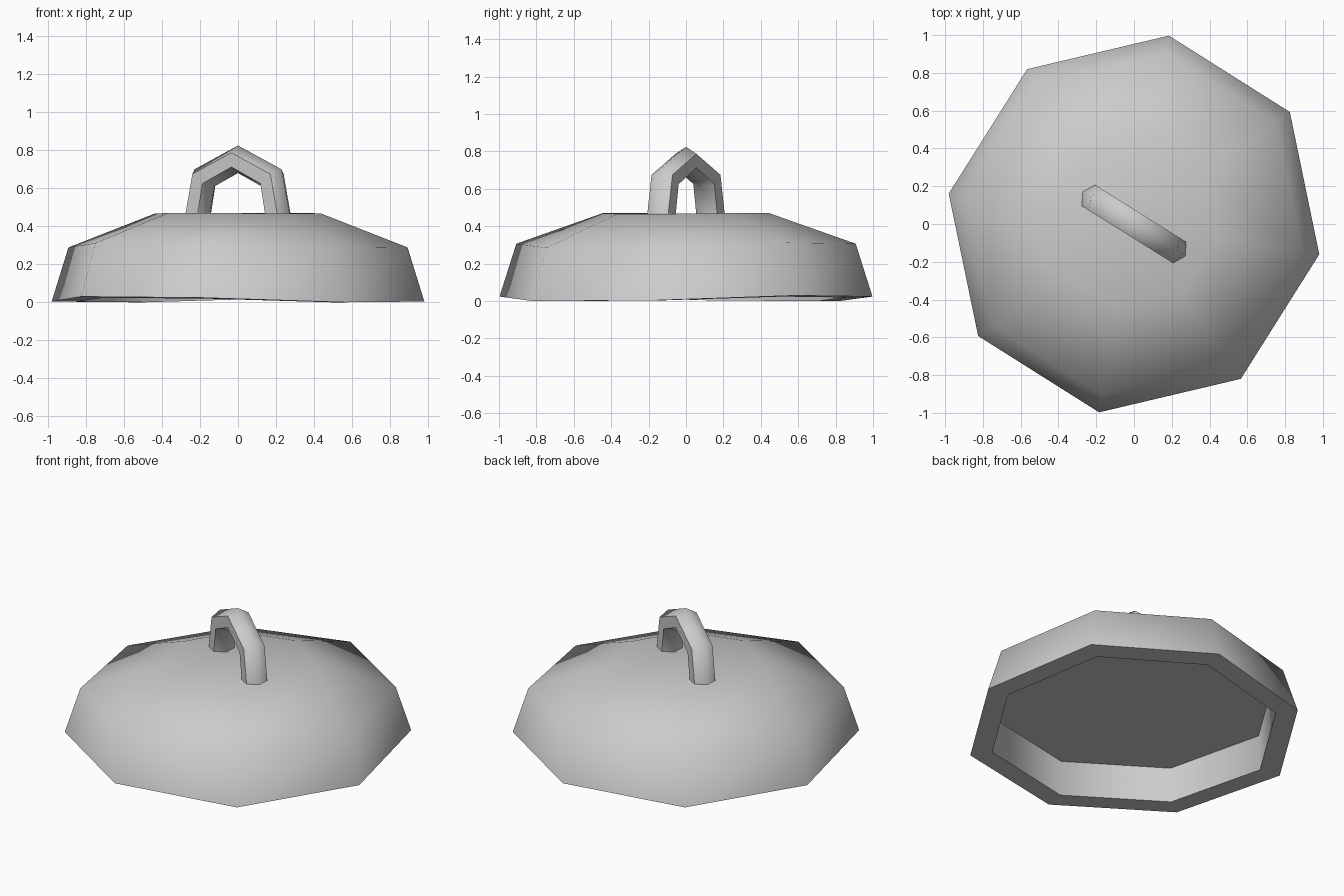
import bpy
import bmesh
from math import sin, cos, radians

if "Cube" in bpy.data.objects:
    bpy.data.objects.remove(bpy.data.objects["Cube"])

grey = bpy.data.materials.new("light grey")
grey.use_nodes = True
tone = (0.6, 0.6, 0.6, 1)
grey.diffuse_color = tone
grey.node_tree.nodes["Principled BSDF"].inputs["Base Color"].default_value = tone


def loft(name, sections, sharp_rings=(), sharp_rails=(), turn=0):
    """Join closed sections into a capped skin, with chosen rings and rails sharp."""
    bm = bmesh.new()
    rings = [[bm.verts.new(p) for p in s] for s in sections]
    n = len(rings[0])
    for a, b in zip(rings, rings[1:]):
        for i in range(n):
            j = (i + 1) % n
            bm.faces.new((a[i], a[j], b[j], b[i]))
    bm.faces.new(rings[0][::-1])
    bm.faces.new(rings[-1])
    for f in bm.faces:
        f.smooth = True
    for r in sharp_rings:
        for i in range(n):
            bm.edges.get((rings[r][i], rings[r][(i + 1) % n])).smooth = False
    for i in sharp_rails:
        for a, b in zip(rings, rings[1:]):
            bm.edges.get((a[i], b[i])).smooth = False
    bmesh.ops.recalc_face_normals(bm, faces=bm.faces[:])
    mesh = bpy.data.meshes.new(name)
    bm.to_mesh(mesh)
    bm.free()
    mesh.materials.append(grey)
    obj = bpy.data.objects.new(name, mesh)
    obj.rotation_euler.z = radians(turn)
    bpy.context.collection.objects.link(obj)


# Half of the slightly uneven octagon: angle, radius, upward warp of each corner
CORNERS = [(35.7, 1.016, 0.03), (79.5, 1.014, 0.024), (124.6, 0.996, 0), (170.7, 0.994, 0.004)]


def octagon(scale, z, warp):
    points = []
    for half in (0, 180):
        for angle, radius, lift in CORNERS:
            a = radians(angle + half)
            r = scale * radius
            points.append((r * cos(a), r * sin(a), z + warp * lift))
    return points


# Lid shell: recess ceiling, inner wall, rim, outer wall, shoulder, flat top
profile = [(0.855, 0.228, 0.6), (0.865, 0, 0.8), (1, 0, 1),
           (0.91, 0.285, 0.9), (0.447, 0.466, 0.15)]
loft("lid", [octagon(*p) for p in profile], sharp_rings=(0, 1, 2))

# Handle: six-sided section with ridges outside and inside, swept over an arch
HALF = 0.066
RIDGE = [(0.322, 0.46), (0.27, 0.70), (0, 0.825)]
EDGE = [(0.286, 0.46), (0.242, 0.675), (0, 0.787)]
INNER = [(0.21, 0.46), (0.18, 0.625), (0, 0.712)]
CORE = [(0.175, 0.46), (0.146, 0.61), (0, 0.68)]
RAILS = [(INNER, -HALF), (EDGE, -HALF), (RIDGE, 0), (EDGE, HALF), (INNER, HALF), (CORE, 0)]


def handle_section(step, side):
    return [(side * rail[step][0], y, rail[step][1]) for rail, y in RAILS]


arch = [handle_section(s, -1) for s in (0, 1, 2)] + [handle_section(s, 1) for s in (1, 0)]
loft("handle", arch, sharp_rings=(0, 4), sharp_rails=(0, 1, 3, 4), turn=-32)
